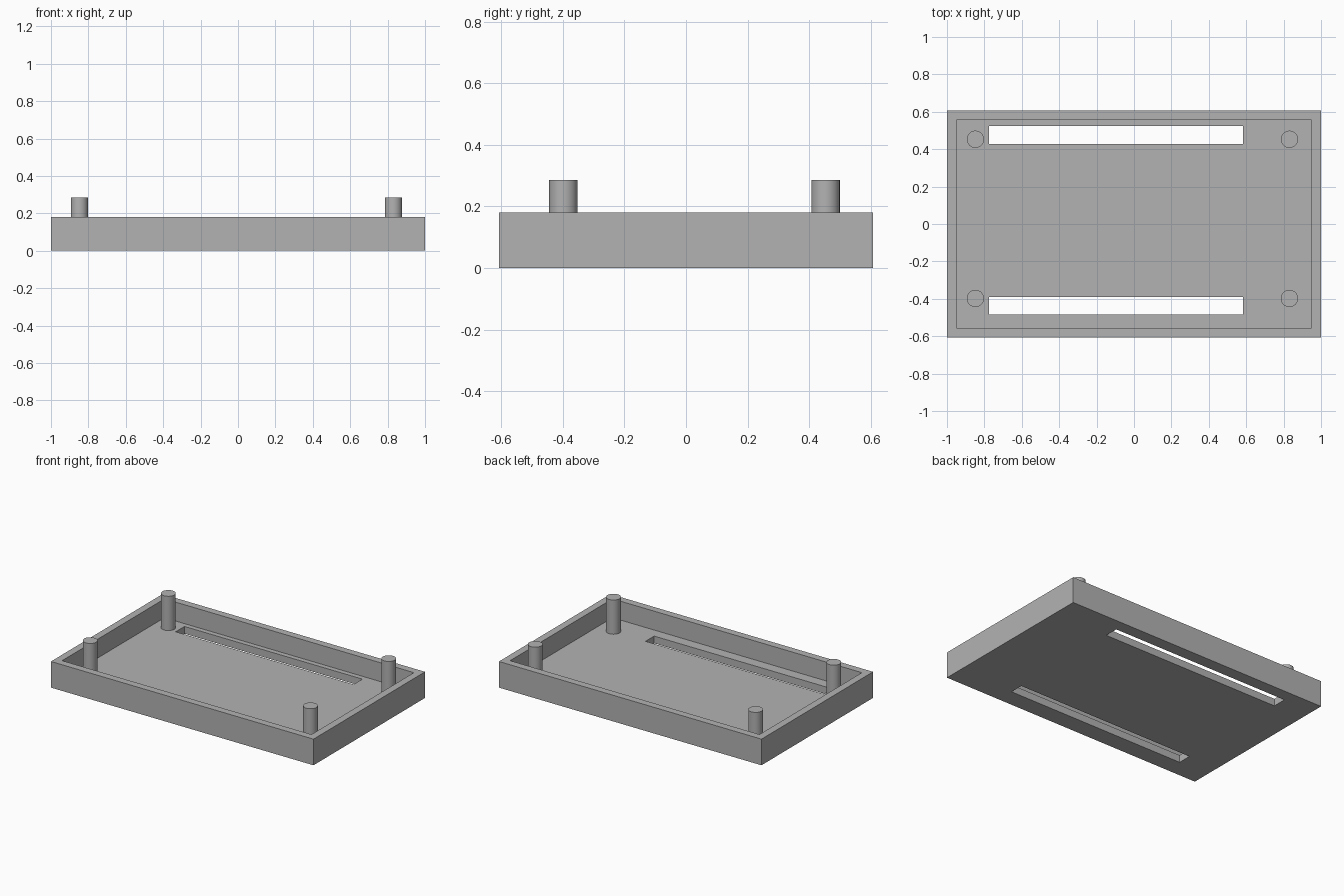
import bpy
import math

old = bpy.data.objects.get("Cube")
if old:
    bpy.data.objects.remove(old, do_unlink=True)

# Main dimensions
HALF_X, HALF_Y = 1.0, 0.607
WALL, FLOOR, RIM = 0.05, 0.05, 0.18
POST_TOP, POST_RADIUS = 0.286, 0.046

grey = bpy.data.materials.new("plain grey")
grey.use_nodes = True
colour = (0.45, 0.45, 0.45, 1)
grey.diffuse_color = colour
grey.node_tree.nodes["Principled BSDF"].inputs["Base Color"].default_value = colour


def box(name, low, high):
    """Box spanning two opposite corners."""
    centre = [(a + b) / 2 for a, b in zip(low, high)]
    bpy.ops.mesh.primitive_cube_add(size=1, location=centre)
    obj = bpy.context.object
    obj.name = name
    obj.scale = [b - a for a, b in zip(low, high)]
    bpy.ops.object.transform_apply(location=True, rotation=False, scale=True)
    obj.data.materials.append(grey)
    return obj


def cut(target, cutter):
    """Subtract a cutter from the target and remove the cutter."""
    cutter.hide_render = True
    mod = target.modifiers.new("cut", 'BOOLEAN')
    mod.operation = 'DIFFERENCE'
    mod.solver = 'EXACT'
    mod.object = cutter
    bpy.context.view_layer.objects.active = target
    bpy.ops.object.modifier_apply(modifier=mod.name)
    bpy.data.objects.remove(cutter, do_unlink=True)


# Open tray: solid block with a hollow
tray = box("tray", (-HALF_X, -HALF_Y, 0), (HALF_X, HALF_Y, RIM))
cut(tray, box("hollow_cutter", (WALL - HALF_X, WALL - HALF_Y, FLOOR),
              (HALF_X - WALL, HALF_Y - WALL, RIM + 0.1)))

# Long slots through the floor, front and back
for y0, y1 in ((-0.484, -0.39), (0.427, 0.523)):
    cut(tray, box("slot_cutter", (-0.774, y0, -0.1), (0.582, y1, FLOOR + 0.05)))

# Corner posts standing on the floor
for depth, y in (("front", -0.398), ("back", 0.453)):
    for side, x in (("right", -0.848), ("left", 0.831)):
        base = FLOOR - 0.01
        bpy.ops.mesh.primitive_cylinder_add(
            vertices=48, radius=POST_RADIUS, depth=POST_TOP - base,
            location=(x, y, (POST_TOP + base) / 2))
        post = bpy.context.object
        post.name = f"{depth}_{side}_post"
        post.data.materials.append(grey)
        bpy.ops.object.shade_smooth_by_angle(angle=math.radians(35))
